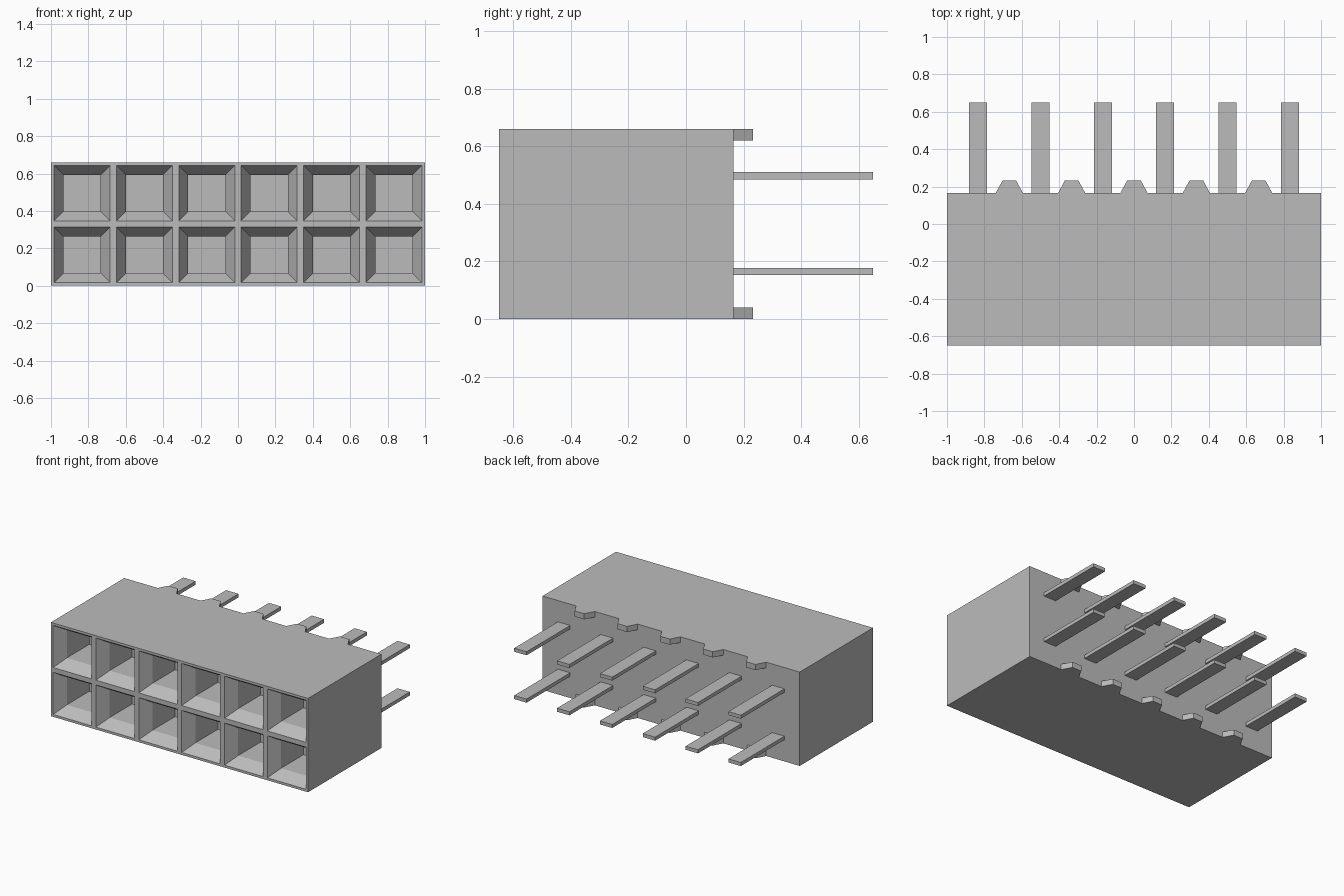
import bpy, bmesh
from mathutils import Matrix, Vector

old = bpy.data.objects.get("Cube")
if old:
    bpy.data.objects.remove(old, do_unlink=True)

COLS, PITCH, HEIGHT = 6, 1 / 3, 0.66
FRONT, BACK = -0.65, 0.165

grey = bpy.data.materials.new("plain_grey")
grey.use_nodes = True
grey.diffuse_color = (0.5, 0.5, 0.5, 1)
grey.node_tree.nodes["Principled BSDF"].inputs["Base Color"].default_value = (0.5, 0.5, 0.5, 1)


def box(bm, lo, hi):
    lo, hi = Vector(lo), Vector(hi)
    matrix = Matrix.Translation((lo + hi) / 2) @ Matrix.Diagonal((*(hi - lo), 1))
    return bmesh.ops.create_cube(bm, size=1, matrix=matrix)["verts"]


def finish(bm, name):
    bmesh.ops.recalc_face_normals(bm, faces=bm.faces)
    mesh = bpy.data.meshes.new(name)
    bm.to_mesh(mesh)
    bm.free()
    mesh.materials.append(grey)
    bpy.context.collection.objects.link(bpy.data.objects.new(name, mesh))


# Housing block, divided into one cell per socket
bm = bmesh.new()
box(bm, (-1, FRONT, 0), (1, BACK, HEIGHT))
cuts = [((-1 + i * PITCH, 0, 0), (1, 0, 0)) for i in range(1, COLS)]
cuts.append(((0, 0, HEIGHT / 2), (0, 0, 1)))
for point, normal in cuts:
    bmesh.ops.bisect_plane(bm, geom=bm.verts[:] + bm.edges[:] + bm.faces[:],
                           plane_co=point, plane_no=normal)
bm.normal_update()

# Tapered socket mouths with straight holes behind them
cells = [f for f in bm.faces if f.normal.y < -0.9]
bmesh.ops.inset_individual(bm, faces=cells, thickness=0.024)
bmesh.ops.inset_individual(bm, faces=cells, thickness=0.071)
bmesh.ops.translate(bm, vec=(0, 0.08, 0), verts=list({v for f in cells for v in f.verts}))
ends = bmesh.ops.extrude_discrete_faces(bm, faces=cells)["faces"]
bmesh.ops.translate(bm, vec=(0, 0.25, 0), verts=list({v for f in ends for v in f.verts}))
finish(bm, "housing")

# Flat contact pins in two rows
for row, z in (("lower", 0.165), ("upper", 0.498)):
    for i in range(COLS):
        x = -1 + (i + 0.5) * PITCH
        bm = bmesh.new()
        box(bm, (x - 0.048, BACK, z - 0.0125), (x + 0.048, 0.65, z + 0.0125))
        finish(bm, f"{row}_pin_{i + 1}")

# Tapered standoff tabs along the rear edges
for row, z in (("lower", 0), ("upper", HEIGHT - 0.04)):
    for i in range(1, COLS):
        x = -1 + i * PITCH
        bm = bmesh.new()
        for v in box(bm, (x - 0.073, BACK, z), (x + 0.073, 0.232, z + 0.04)):
            if v.co.y > 0.2:
                v.co.x = x + (v.co.x - x) / 2
        finish(bm, f"{row}_tab_{i}")
